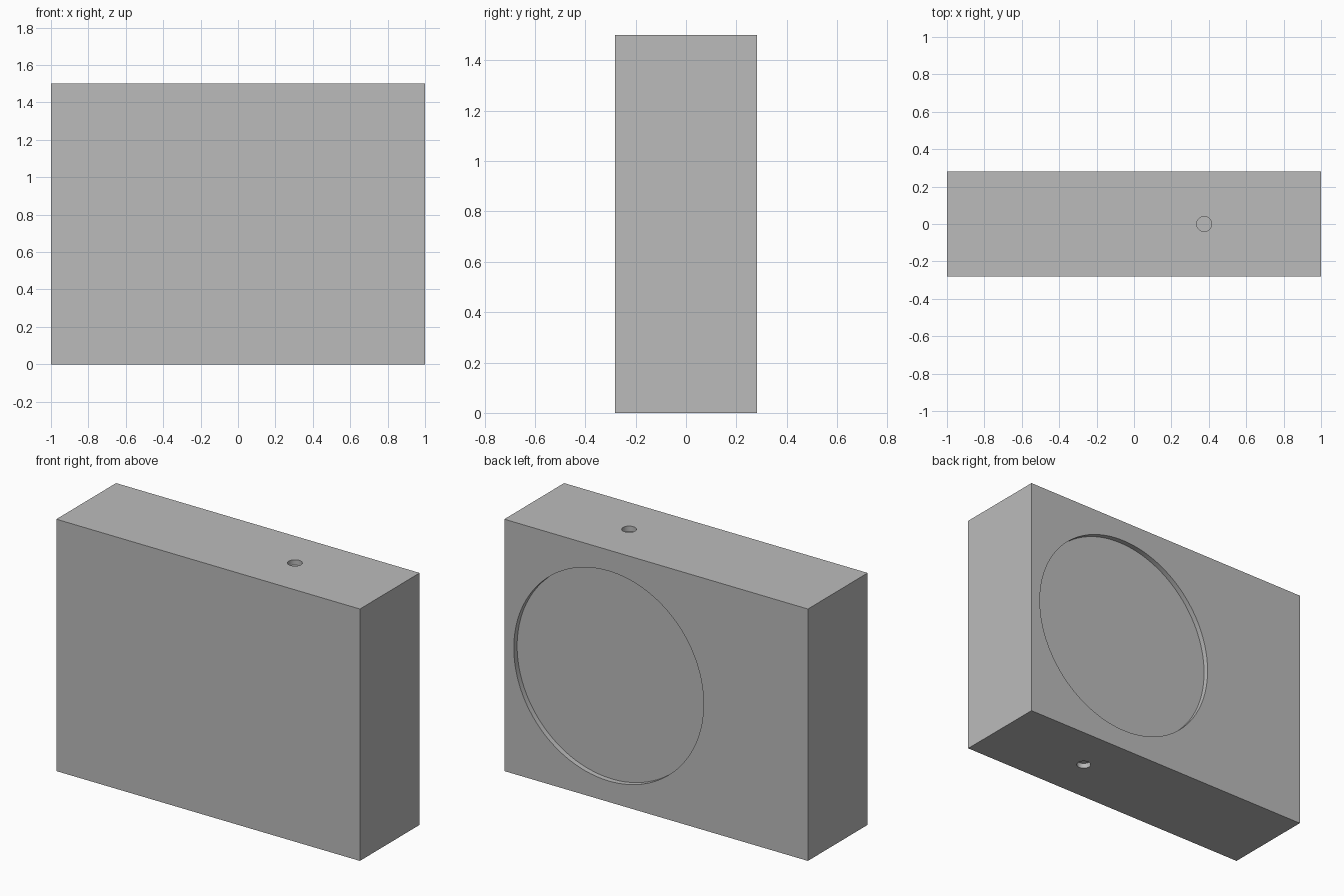
import bpy
import math

cube = bpy.data.objects.get("Cube")
if cube:
    bpy.data.objects.remove(cube, do_unlink=True)

WIDTH, DEPTH, HEIGHT = 2.0, 0.5625, 1.5
RECESS = 0.03125  # depth of every pocket

grey = bpy.data.materials.new("plain_grey")
grey.use_nodes = True
grey.diffuse_color = (0.5, 0.5, 0.5, 1)
grey.node_tree.nodes["Principled BSDF"].inputs["Base Color"].default_value = (0.5, 0.5, 0.5, 1)

# Solid rectangular body
bpy.ops.mesh.primitive_cube_add(size=1, location=(0, 0, HEIGHT / 2))
body = bpy.context.object
body.name = "body"
body.scale = (WIDTH, DEPTH, HEIGHT)
bpy.ops.object.transform_apply(location=False, rotation=False, scale=True)
body.data.materials.append(grey)


def cut_pocket(name, center, radius, rotation=(0, 0, 0), sides=64):
    """Sink a round pocket into the body, centred on a point of its surface."""
    bpy.ops.mesh.primitive_cylinder_add(vertices=sides, radius=radius, depth=2 * RECESS,
                                        location=center, rotation=rotation)
    cutter = bpy.context.object
    cutter.name = name
    cutter.hide_render = True
    cutter.data.materials.append(grey)
    bpy.context.view_layer.objects.active = body
    mod = body.modifiers.new(name, 'BOOLEAN')
    mod.operation = 'DIFFERENCE'
    mod.solver = 'EXACT'
    mod.object = cutter
    bpy.ops.object.modifier_apply(modifier=mod.name)
    bpy.data.objects.remove(cutter, do_unlink=True)


# Large round recess in the back
cut_pocket("back_recess", (0.3125, DEPTH / 2, HEIGHT / 2), 0.625,
           rotation=(math.pi / 2, 0, 0), sides=128)

# Small pivot holes in the top and the bottom
for name, z in (("top_hole", HEIGHT), ("bottom_hole", 0)):
    cut_pocket(name, (0.375, 0, z), 0.04)

# Smooth pocket walls, sharp edges
bpy.ops.object.select_all(action='DESELECT')
body.select_set(True)
bpy.context.view_layer.objects.active = body
bpy.ops.object.shade_smooth_by_angle(angle=math.radians(30))
